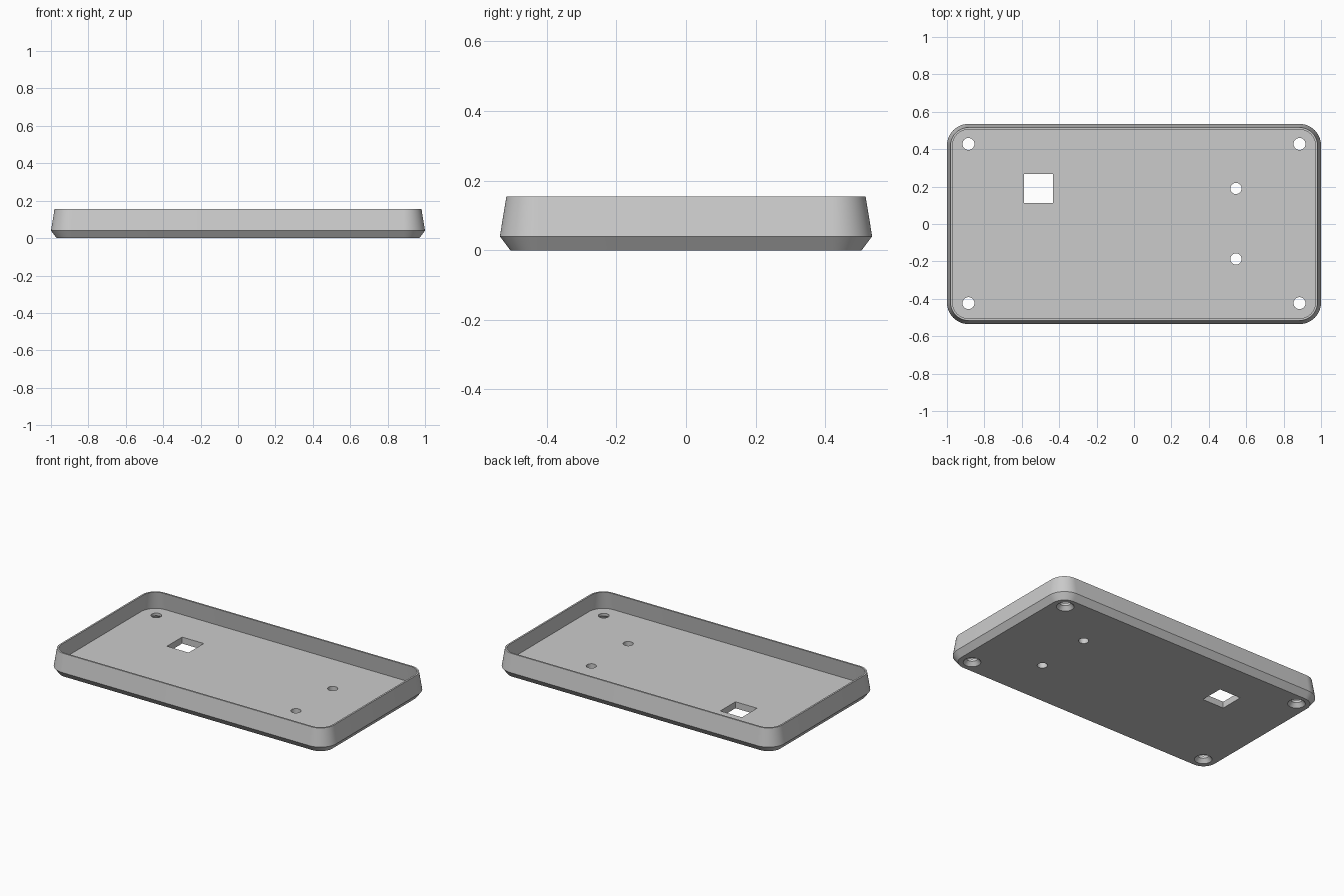
import bpy, bmesh, math

if "Cube" in bpy.data.objects:
    bpy.data.objects.remove(bpy.data.objects["Cube"])

grey = bpy.data.materials.new("light_grey")
grey.use_nodes = True
grey.diffuse_color = (0.6, 0.6, 0.6, 1)
grey.node_tree.nodes["Principled BSDF"].inputs["Base Color"].default_value = (0.6, 0.6, 0.6, 1)

CX, CY = 0.885, 0.42      # centres of the rounded corners
FLOOR = 0.042
SEG = 16


def make_object(name, bm):
    bmesh.ops.recalc_face_normals(bm, faces=bm.faces)
    mesh = bpy.data.meshes.new(name)
    bm.to_mesh(mesh)
    bm.free()
    mesh.materials.append(grey)
    obj = bpy.data.objects.new(name, mesh)
    bpy.context.collection.objects.link(obj)
    return obj


def skin(bm, rings):
    """Skin a stack of point loops and cap both ends."""
    loops = [[bm.verts.new(p) for p in ring] for ring in rings]
    for a, b in zip(loops, loops[1:]):
        for i in range(len(a)):
            j = (i + 1) % len(a)
            bm.faces.new((a[i], a[j], b[j], b[i]))
    bm.faces.new(loops[0])
    bm.faces.new(loops[-1])


def rounded_ring(radius, z):
    pts = []
    for q, (sx, sy) in enumerate(((1, 1), (-1, 1), (-1, -1), (1, -1))):
        for i in range(SEG + 1):
            a = math.pi / 2 * (q + i / SEG)
            pts.append((sx * CX + radius * math.cos(a), sy * CY + radius * math.sin(a), z))
    return pts


def round_ring(x, y, radius, z, sides=32):
    return [(x + radius * math.cos(math.tau * i / sides),
             y + radius * math.sin(math.tau * i / sides), z) for i in range(sides)]


# Tray: chamfered base, inward leaning wall, thin rim, hollow inside
bm = bmesh.new()
skin(bm, [rounded_ring(r, z) for r, z in (
    (0.085, 0), (0.115, 0.04), (0.096, 0.155), (0.085, 0.155), (0.103, FLOOR))])
tray = make_object("tray", bm)

# Cutters: countersunk corner holes, two plain holes and a square window
bm = bmesh.new()
for x in (-CX, CX):
    for y in (-CY - 0.003, CY + 0.008):
        skin(bm, [round_ring(x, y, r, z) for r, z in (
            (0.052, -0.02), (0.052, 0), (0.032, 0.025), (0.032, 0.08))])
for y in (-0.187, 0.19):
    skin(bm, [round_ring(0.545, y, 0.03, z) for z in (-0.02, 0.08)])
x0, x1, y0, y1 = -0.588, -0.433, 0.113, 0.268
skin(bm, [[(x0, y0, z), (x1, y0, z), (x1, y1, z), (x0, y1, z)] for z in (-0.02, 0.08)])
cutter = make_object("hole_cutter", bm)
cutter.hide_render = True

cut = tray.modifiers.new("holes", 'BOOLEAN')
cut.operation = 'DIFFERENCE'
cut.solver = 'EXACT'
cut.object = cutter

bpy.ops.object.select_all(action='DESELECT')
tray.select_set(True)
bpy.context.view_layer.objects.active = tray
bpy.ops.object.modifier_apply(modifier=cut.name)
bpy.data.objects.remove(cutter)
bpy.ops.object.shade_smooth_by_angle(angle=math.radians(25))
